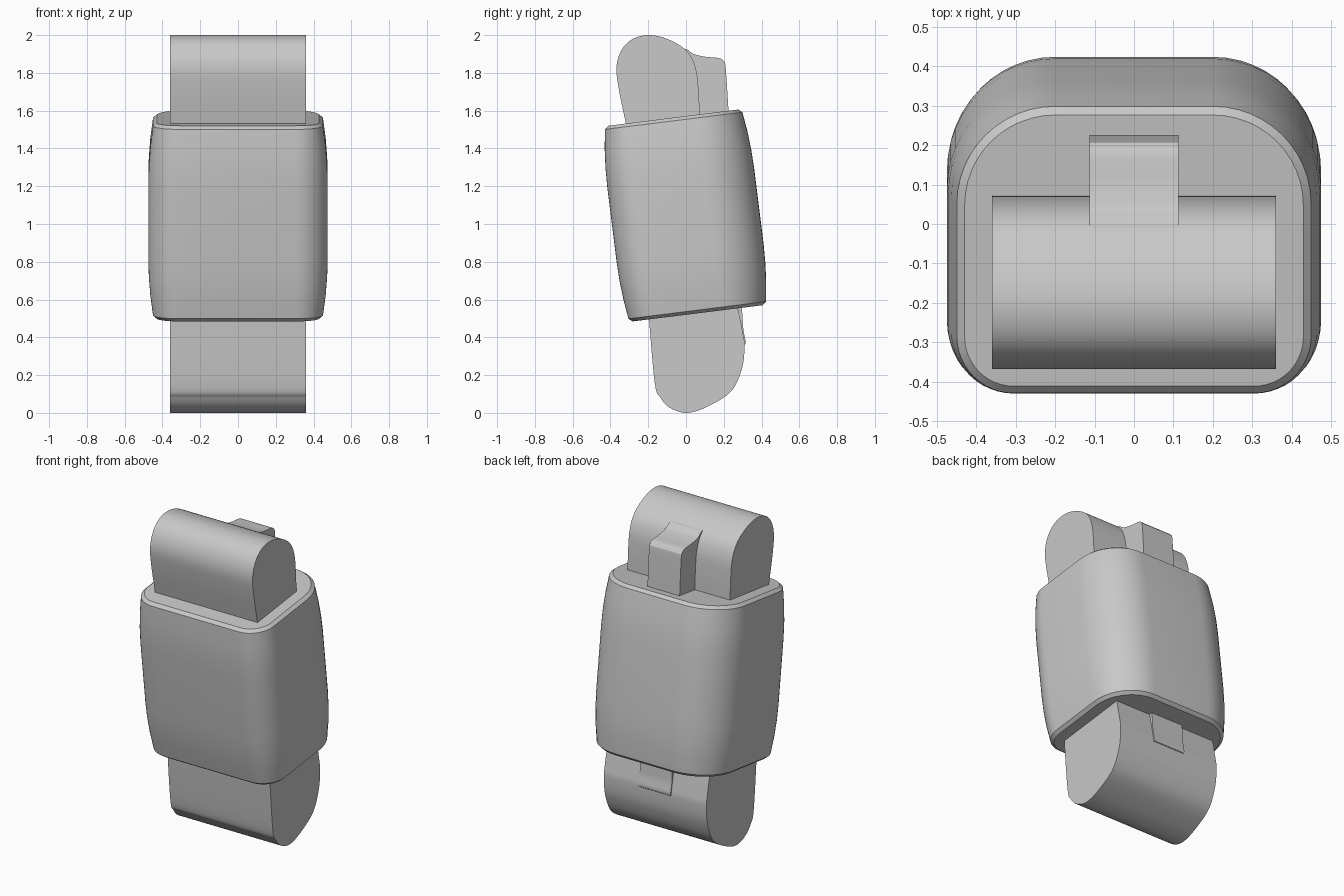
import bpy
import bmesh
import math
from mathutils import Vector

cube = bpy.data.objects.get("Cube")
if cube:
    bpy.data.objects.remove(cube, do_unlink=True)

grey = bpy.data.materials.new("plain grey")
grey.use_nodes = True
GREY = (0.58, 0.58, 0.58, 1)
grey.diffuse_color = GREY
grey.node_tree.nodes["Principled BSDF"].inputs["Base Color"].default_value = GREY


def loft(name, rings):
    """Join matching rings of points and cap both ends."""
    bm = bmesh.new()
    loops = [[bm.verts.new(p) for p in ring] for ring in rings]
    for low, high in zip(loops, loops[1:]):
        for i in range(len(low)):
            j = (i + 1) % len(low)
            bm.faces.new((low[i], low[j], high[j], high[i]))
    bm.faces.new(loops[0])
    bm.faces.new(loops[-1])
    bmesh.ops.recalc_face_normals(bm, faces=bm.faces)
    mesh = bpy.data.meshes.new(name)
    bm.to_mesh(mesh)
    bm.free()
    mesh.materials.append(grey)
    obj = bpy.data.objects.new(name, mesh)
    bpy.context.collection.objects.link(obj)
    bpy.ops.object.select_all(action="DESELECT")
    obj.select_set(True)
    bpy.context.view_layer.objects.active = obj
    bpy.ops.object.shade_smooth_by_angle(angle=math.radians(30))
    return obj


def spline(points, steps=8):
    """Smooth open curve through the points."""
    p = [Vector(q) for q in points]
    p = [2 * p[0] - p[1]] + p + [2 * p[-1] - p[-2]]
    out = []
    for a, b, c, d in zip(p, p[1:], p[2:], p[3:]):
        for k in range(steps):
            t = k / steps
            out.append(0.5 * (2 * b + (c - a) * t + (2 * a - 5 * b + 4 * c - d) * t ** 2
                              + (3 * b - a - 3 * c + d) * t ** 3))
    return out + [p[-2]]


def strap(name, half_width, points):
    """Side profile (y, z) extruded across x."""
    curve = spline(points)
    return loft(name, [[(x, q.x, q.y) for q in curve] for x in (-half_width, half_width)])


def body_ring(z, inset):
    """Rounded rectangle with wider corners at the back."""
    ring = []
    for sx, sy, start in ((1, 1, 0), (-1, 1, 90), (-1, -1, 180), (1, -1, 270)):
        radius = 0.275 if sy > 0 else 0.17
        cx, cy = sx * (0.475 - radius), sy * (0.392 - radius)
        for k in range(13):
            a = math.radians(start + 7.5 * k)
            ring.append((cx + (radius - inset) * math.cos(a),
                         cy + (radius - inset) * math.sin(a), z))
    return ring


# Barrel-shaped body with chamfered ends, leaning forward
half = [(0.2, 0), (0.3, 0.003), (0.4, 0.011), (0.505, 0.025), (0.522, 0.045)]
sections = [(-z, d) for z, d in reversed(half)] + half
body = loft("body", [body_ring(z, d) for z, d in sections])
body.location = (0, -0.003, 1.045)
body.rotation_euler.x = math.radians(7.1)

# Rounded straps emerging from the top and bottom
strap("upper_strap", 0.36, [
    (-0.30, 1.45), (-0.32, 1.54), (-0.355, 1.71), (-0.368, 1.83), (-0.342, 1.92),
    (-0.285, 1.978), (-0.2, 2.0), (-0.1, 1.98), (0, 1.92), (0.05, 1.83),
    (0.067, 1.7), (0.075, 1.5)])
strap("lower_strap", 0.36, [
    (-0.2, 0.6), (-0.195, 0.49), (-0.165, 0.155), (-0.135, 0.08), (-0.085, 0.027),
    (0, 0), (0.1, 0.027), (0.235, 0.11), (0.295, 0.23), (0.31, 0.35),
    (0.3, 0.43), (0.265, 0.6)])

# Narrow tabs behind the straps
strap("upper_tab", 0.113, [
    (-0.1, 1.5), (-0.1, 1.9), (-0.01, 1.928), (0.04, 1.9), (0.1, 1.886),
    (0.175, 1.878), (0.2, 1.862), (0.21, 1.825), (0.225, 1.6), (0.23, 1.5)])
strap("lower_tab", 0.113, [
    (0.1, 0.6), (0.2, 0.4), (0.309, 0.36), (0.303, 0.45), (0.293, 0.6)])
